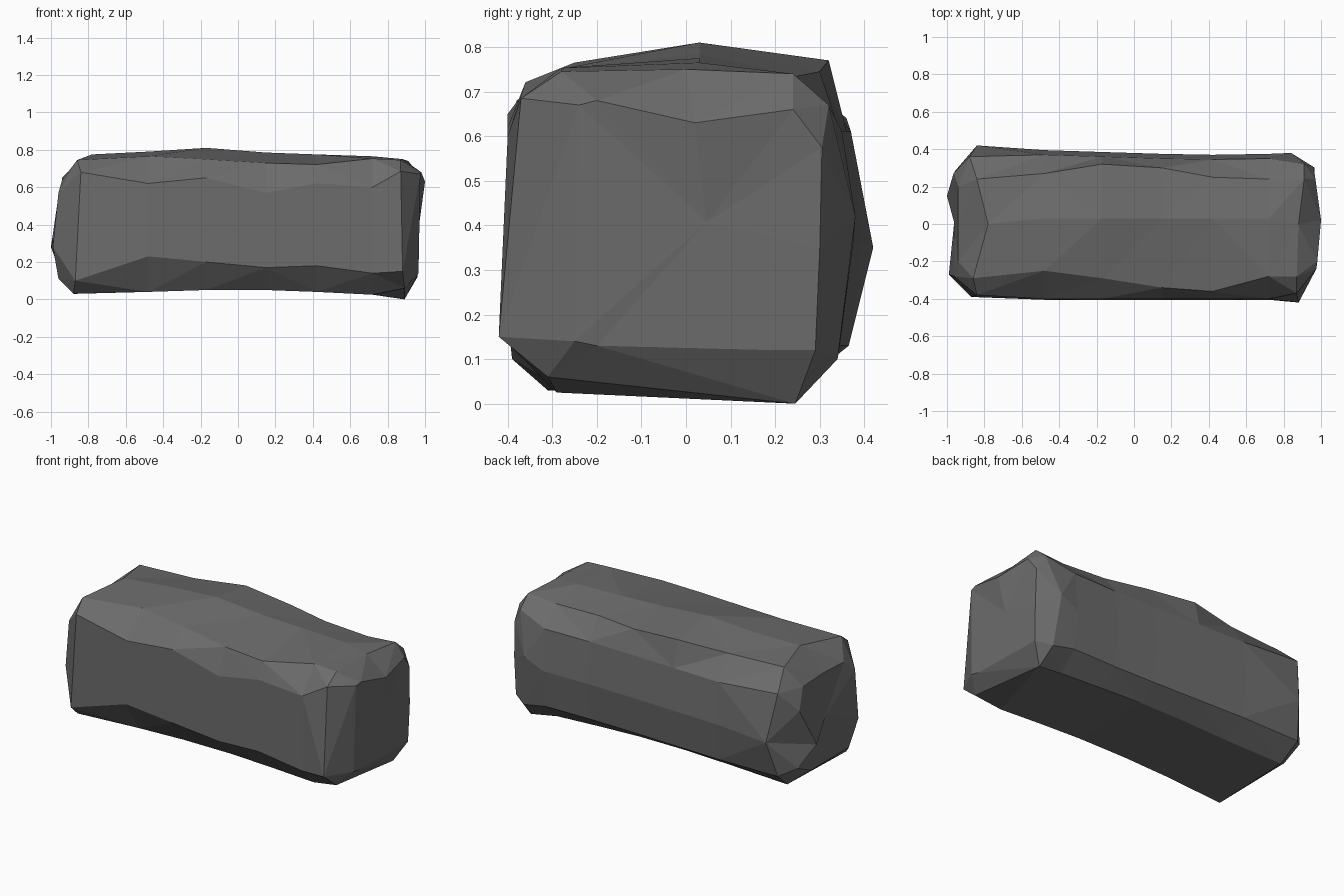
import bpy, bmesh
from mathutils import Vector

if "Cube" in bpy.data.objects:
    bpy.data.objects.remove(bpy.data.objects["Cube"])


def section(x, b, c, d, e, f, h, base):
    """Ten-sided cross-section, running from bottom front round to bottom back.
    b, c: heights of front edges; d, f: y of top edges; e: ridge height; h: back bulge."""
    return [(x, -0.29, base), (x, -0.405, b), (x, -0.4, c),
            (x, d, 0.765 + 0.4 * (d + 0.25)), (x, 0.03, e), (x, f, e - 0.04),
            (x, h - 0.025, 0.61), (x, h, 0.36), (x, h - 0.03, 0.13), (x, 0.23, base)]


# Chipped ends: small cap ring and wider shoulder ring
left_cap = [(-.96, -.22, .11), (-.99, -.27, .28), (-.96, -.28, .57), (-.94, -.2, .64),
            (-.94, 0, .65), (-.94, .2, .64), (-.965, .27, .52), (-1, .15, .28),
            (-.96, .28, .17), (-.96, .15, .11)]
left_shoulder = [(-.88, -.31, .03), (-.87, -.39, .1), (-.84, -.38, .68), (-.86, -.29, .745),
                 (-.78, 0, .775), (-.84, .24, .75), (-.88, .36, .64), (-.84, .42, .35),
                 (-.88, .36, .13), (-.86, .24, .03)]
right_shoulder = [(.89, -.31, .06), (.88, -.42, .15), (.87, -.37, .685), (.87, -.28, .745),
                  (.88, 0, .75), (.91, .24, .74), (.91, .32, .67), (.84, .38, .42),
                  (.87, .34, .1), (.89, .245, 0)]
right_cap = [(.96, -.2, .13), (.965, -.25, .14), (.975, -.24, .67), (.98, -.2, .68),
             (1, .02, .63), (.97, .24, .66), (.96, .305, .575), (.965, .3, .35),
             (.96, .29, .12), (.96, .2, .12)]

rings = [left_cap, left_shoulder,
         section(-.48, .23, .62, -.25, .79, .27, .395, .04),
         section(-.17, .20, .65, -.29, .81, .32, .385, .05),
         section(.15, .17, .57, -.34, .785, .30, .375, .05),
         section(.42, .18, .62, -.36, .775, .25, .37, .04),
         section(.72, .14, .60, -.28, .765, .24, .375, .025),
         right_shoulder, right_cap]

# Loft the stone block
bm = bmesh.new()
loops = [[bm.verts.new(p) for p in ring] for ring in rings]
for a, b in zip(loops, loops[1:]):
    for i in range(10):
        j = (i + 1) % 10
        bm.faces.new((a[i], a[j], b[j], b[i]))

# Close both ends with a shallow fan
for loop in (loops[0], loops[-1]):
    centre = bm.verts.new(sum((v.co for v in loop), Vector()) / 10)
    for i in range(10):
        bm.faces.new((loop[i], loop[(i + 1) % 10], centre))

bmesh.ops.triangulate(bm, faces=bm.faces[:], quad_method='SHORT_EDGE')
bmesh.ops.recalc_face_normals(bm, faces=bm.faces[:])
mesh = bpy.data.meshes.new("stone_block")
bm.to_mesh(mesh)
bm.free()

stone = bpy.data.objects.new("stone_block", mesh)
bpy.context.collection.objects.link(stone)
mat = bpy.data.materials.new("dark_stone")
mat.diffuse_color = (0.15, 0.15, 0.15, 1)
mat.use_nodes = True
mat.node_tree.nodes["Principled BSDF"].inputs["Base Color"].default_value = mat.diffuse_color
mesh.materials.append(mat)
